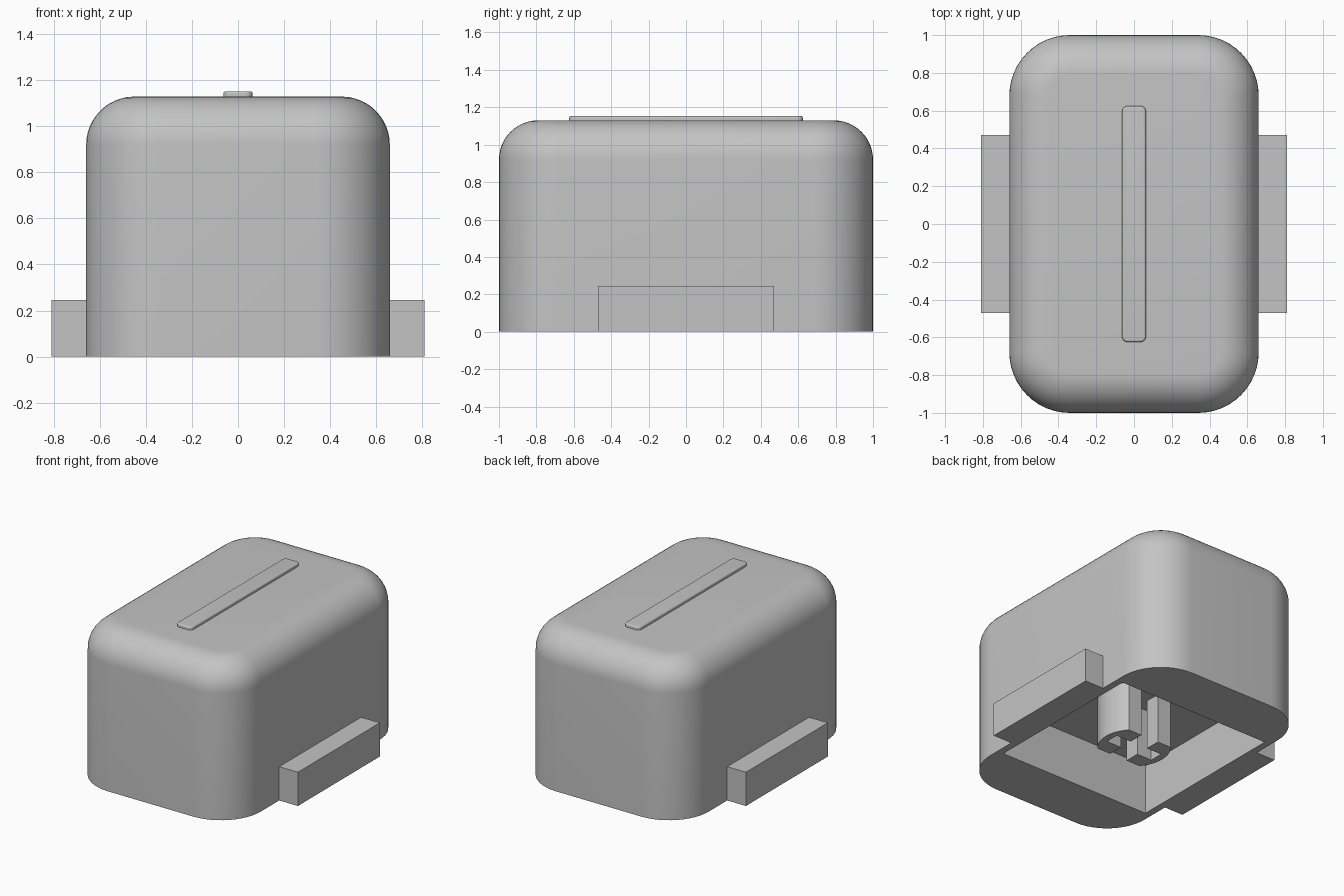
import bpy
import bmesh
import math

old = bpy.data.objects.get("Cube")
if old:
    bpy.data.objects.remove(old, do_unlink=True)

grey = bpy.data.materials.new("plain_grey")
grey.use_nodes = True
colour = (0.55, 0.55, 0.55, 1.0)
grey.diffuse_color = colour
grey.node_tree.nodes["Principled BSDF"].inputs["Base Color"].default_value = colour


def finish(name, bm):
    """Turn a bmesh into a named grey object."""
    bmesh.ops.recalc_face_normals(bm, faces=bm.faces)
    mesh = bpy.data.meshes.new(name)
    bm.to_mesh(mesh)
    bm.free()
    obj = bpy.data.objects.new(name, mesh)
    bpy.context.collection.objects.link(obj)
    mesh.materials.append(grey)
    return obj


def box(name, low, high, corner=0, top=0, segments=12):
    """Box with optional rounded vertical corners and rounded top rim."""
    bm = bmesh.new()
    bmesh.ops.create_cube(bm, size=1)
    for v in bm.verts:
        v.co = [a + (b - a) * (c + 0.5) for a, b, c in zip(low, high, v.co)]
    if corner:
        upright = [e for e in bm.edges
                   if abs(e.verts[0].co.z - e.verts[1].co.z) > 1e-4]
        bmesh.ops.bevel(bm, geom=upright, offset=corner, segments=segments,
                        profile=0.5, affect='EDGES')
    if top:
        rim = [e for e in bm.edges
               if all(v.co.z > high[2] - 1e-4 for v in e.verts)]
        bmesh.ops.bevel(bm, geom=rim, offset=top, segments=segments,
                        profile=0.5, affect='EDGES')
    return finish(name, bm)


def cut(target, cutter, operation='DIFFERENCE'):
    """Apply a boolean and drop the cutter."""
    mod = target.modifiers.new("cut", 'BOOLEAN')
    mod.operation = operation
    mod.solver = 'EXACT'
    mod.object = cutter
    select(target)
    bpy.ops.object.modifier_apply(modifier=mod.name)
    bpy.data.objects.remove(cutter, do_unlink=True)


def select(obj):
    bpy.ops.object.select_all(action='DESELECT')
    obj.select_set(True)
    bpy.context.view_layer.objects.active = obj


# Rounded shell with a square pocket underneath
depth = 0.36
shell = box("shell", (-0.66, -1, 0), (0.66, 1, 1.13), corner=0.32, top=0.21)
cut(shell, box("pocket_cutter", (-0.61, -0.61, -0.1), (0.61, 0.61, depth)))

# Raised bar on top
bar = box("top_bar", (-0.063, -0.625, 1.12), (0.063, 0.625, 1.153),
          corner=0.03, top=0.01, segments=5)

# Side tabs
for name, side in (("left_tab", 1), ("right_tab", -1)):
    xs = sorted((side * 0.64, side * 0.81))
    box(name, (xs[0], -0.47, 0), (xs[1], 0.47, 0.245))

# Stem: cylinder with flattened ends and a cross slot
bm = bmesh.new()
bmesh.ops.create_cone(bm, cap_ends=True, segments=64, radius1=0.24,
                      radius2=0.24, depth=depth + 0.02)
bmesh.ops.translate(bm, verts=bm.verts, vec=(0, 0, depth / 2 + 0.01))
stem = finish("stem", bm)
cut(stem, box("flat_cutter", (-1, -0.16, -1), (1, 0.16, 1)), 'INTERSECT')
cut(stem, box("long_slot_cutter", (-0.07, -1, -1), (0.07, 1, 1)))
cut(stem, box("cross_slot_cutter", (-0.19, -0.05, -1), (0.19, 0.05, 1)))

# Smooth curves, crisp edges
for obj in (shell, bar, stem):
    select(obj)
    bpy.ops.object.shade_smooth_by_angle(angle=math.radians(30))
